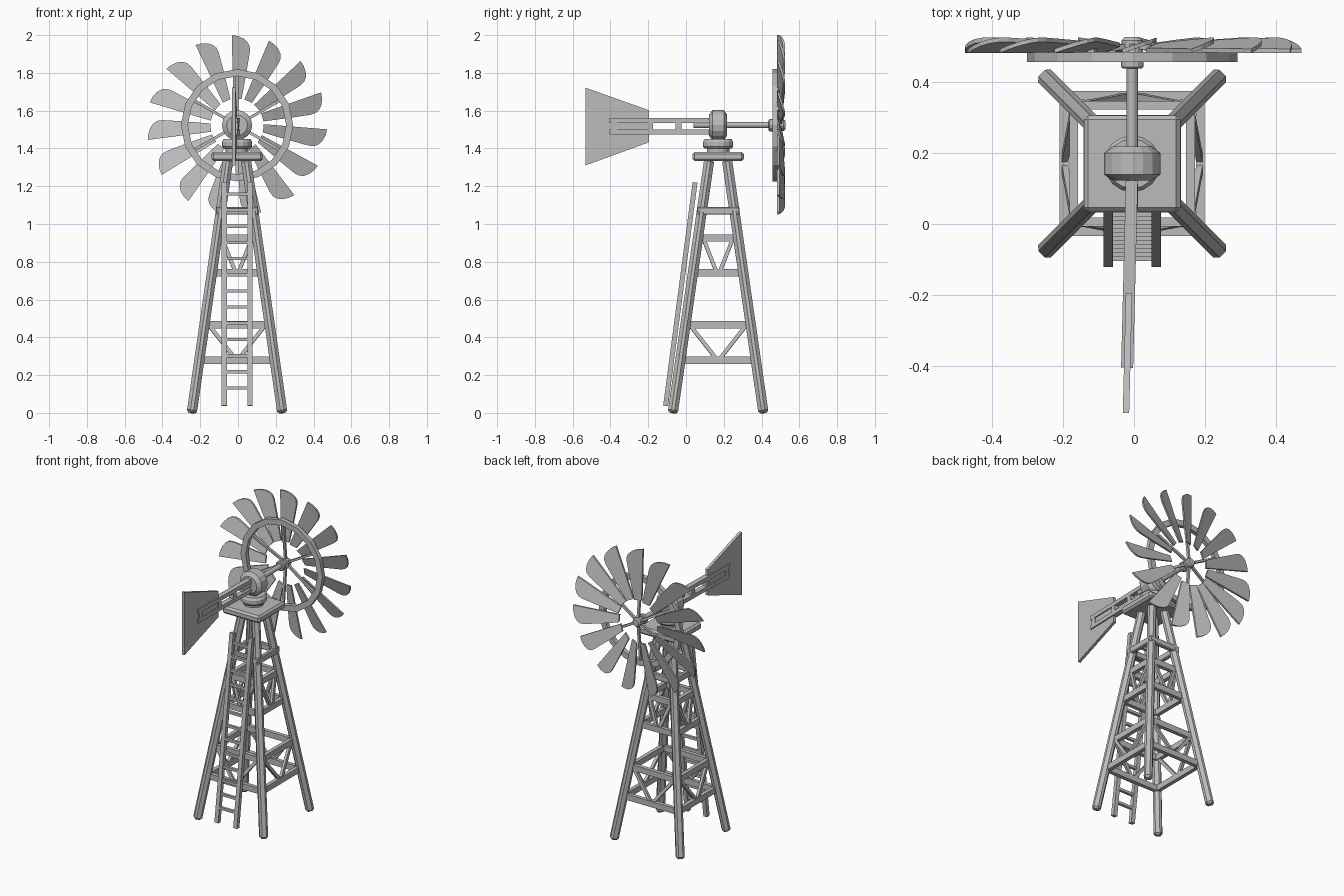
import bpy, bmesh
from math import sin, cos, pi
from mathutils import Vector, Matrix

cube = bpy.data.objects.get("Cube")
if cube:
    bpy.data.objects.remove(cube)

grey = bpy.data.materials.new("plain grey")
grey.use_nodes = True
grey.diffuse_color = (0.5, 0.5, 0.5, 1)
grey.node_tree.nodes["Principled BSDF"].inputs["Base Color"].default_value = (0.5, 0.5, 0.5, 1)

CX, CY = -0.005, 0.17        # tower axis
HUB_Z = 1.523                # rotor height
TOWER = Matrix.Translation((CX, CY, 0))


def finish(bm, name, smooth=False):
    bmesh.ops.recalc_face_normals(bm, faces=bm.faces)
    mesh = bpy.data.meshes.new(name)
    bm.to_mesh(mesh)
    bm.free()
    mesh.materials.append(grey)
    obj = bpy.data.objects.new(name, mesh)
    bpy.context.collection.objects.link(obj)
    if smooth:
        bpy.ops.object.select_all(action='DESELECT')
        obj.select_set(True)
        bpy.context.view_layer.objects.active = obj
        bpy.ops.object.shade_smooth_by_angle(angle=0.6)
    return obj


def beam(bm, p, q, w, d, side=(1, 0, 0), bevel=0.0, mat=Matrix()):
    """Box from p to q: w wide along side, d deep across it."""
    p, q = Vector(p), Vector(q)
    z = (q - p).normalized()
    y = z.cross(Vector(side)).normalized()
    x = y.cross(z)
    frame = Matrix((x, y, z)).transposed().to_4x4()
    frame.translation = (p + q) / 2
    part = bmesh.new()
    bmesh.ops.create_cube(part, size=1, matrix=mat @ frame @ Matrix.Diagonal((w, d, (q - p).length, 1)))
    if bevel:
        bmesh.ops.bevel(part, geom=part.edges[:], offset=bevel, segments=1, affect='EDGES')
    temp = bpy.data.meshes.new("temp")
    part.to_mesh(temp)
    part.free()
    bm.from_mesh(temp)
    bpy.data.meshes.remove(temp)


def lathe(name, profile, axis, z0=0, sides=16, closed=False):
    """Turn (radius, distance) points round the tower's z axis or the shaft's y axis."""
    bm = bmesh.new()
    rings = []
    for r, h in profile:
        ring = []
        for i in range(sides):
            a = 2 * pi * i / sides
            if axis == 'z':
                co = (CX + r * cos(a), CY + r * sin(a), h)
            else:
                co = (CX + r * sin(a), h, z0 + r * cos(a))
            ring.append(bm.verts.new(co))
        rings.append(ring)
    pairs = list(zip(rings, rings[1:]))
    if closed:
        pairs.append((rings[-1], rings[0]))
    else:
        bm.faces.new(rings[0])
        bm.faces.new(rings[-1])
    for a, b in pairs:
        for i in range(sides):
            j = (i + 1) % sides
            bm.faces.new((a[i], a[j], b[j], b[i]))
    return finish(bm, name, smooth=sides > 16)


def slab(bm, front, back):
    """Solid between two matching outlines."""
    f = [bm.verts.new(c) for c in front]
    b = [bm.verts.new(c) for c in back]
    bm.faces.new(f)
    bm.faces.new(b)
    for i in range(len(f)):
        j = (i + 1) % len(f)
        bm.faces.new((f[i], f[j], b[j], b[i]))


def spread(z):
    """Leg offset from the tower axis at a height."""
    return 0.24 - 0.144 * z


# Four splayed legs
bm = bmesh.new()
for sx in (-1, 1):
    for sy in (-1, 1):
        a, b = spread(0), spread(1.34)
        beam(bm, (sx * a, sy * a, 0), (sx * b, sy * b, 1.34), 0.05, 0.05,
             side=(sx, -sy, 0), bevel=0.012, mat=TOWER)
finish(bm, "legs")

# Rails, V braces and top collar on each of the four faces
rails, braces, collar = bmesh.new(), bmesh.new(), bmesh.new()
for k in range(4):
    turn = TOWER @ Matrix.Rotation(k * pi / 2, 4, 'Z')
    for z in (0.279, 0.467, 0.742, 0.926):
        o = spread(z)
        beam(rails, (-o, 0.008 - o, z), (o, 0.008 - o, z), 0.038, 0.025, side=(0, 0, 1), mat=turn)
    for low, high in ((0.29, 0.455), (0.755, 0.915)):
        for s in (-1, 1):
            a, b = spread(low) - 0.008, spread(high) - 0.008
            beam(braces, (s * 0.012, -a, low), (s * (b - 0.025), -b, high), 0.02, 0.018, mat=turn)
    beam(collar, (-0.112, -0.099, 1.07), (0.112, -0.099, 1.07), 0.042, 0.026,
         side=(0, 0, 1), bevel=0.005, mat=turn)
finish(rails, "cross_rails")
finish(braces, "v_braces")
finish(collar, "collar")

# Leaning ladder
bm = bmesh.new()
foot, head = Vector((0, -0.108, 0.037)), Vector((0, 0.048, 1.22))
for s in (-1, 1):
    off = Vector((CX + s * 0.068, 0, 0))
    beam(bm, foot + off, head + off, 0.027, 0.026)
for i in range(13):
    c = foot.lerp(head, 0.08 + i * 0.0724)
    beam(bm, c + Vector((CX - 0.065, 0, 0)), c + Vector((CX + 0.065, 0, 0)), 0.017, 0.017, side=(0, 0, 1))
finish(bm, "ladder")

# Platform, turntable and gearbox
bm = bmesh.new()
beam(bm, (0, 0, 1.333), (0, 0, 1.382), 0.272, 0.272, bevel=0.012, mat=TOWER)
finish(bm, "platform")
lathe("turntable", [(0.06, 1.375), (0.06, 1.4), (0.072, 1.4), (0.08, 1.41),
                    (0.08, 1.435), (0.07, 1.45)], 'z')
lathe("gearbox", [(0.055, CY - 0.048), (0.08, CY - 0.03), (0.08, CY + 0.03), (0.055, CY + 0.048)], 'y', HUB_Z)

# Rotor shaft, collar, hub and rim
lathe("shaft", [(0.016, 0.04), (0.016, 0.5)], 'y', HUB_Z, 12)
lathe("shaft_collar", [(0.027, 0.438), (0.032, 0.443), (0.032, 0.46), (0.027, 0.465)], 'y', HUB_Z, 12)
lathe("hub", [(0.03, 0.485), (0.03, 0.517), (0.022, 0.527)], 'y', HUB_Z, 12)
lathe("rim", [(0.26, 0.457), (0.297, 0.457), (0.297, 0.485), (0.26, 0.485)], 'y', HUB_Z, 16, closed=True)


def polar(t, r, y, a):
    return (CX + t * cos(a) + r * sin(a), y, HUB_Z + r * cos(a) - t * sin(a))


# Spokes
bm = bmesh.new()
for i in range(6):
    a = i * pi / 3
    beam(bm, polar(0, 0.01, 0.502, a), polar(0, 0.275, 0.473, a), 0.015, 0.015, side=(0, 1, 0))
finish(bm, "spokes")

# Pitched blades, each with one straight and one rounded edge
outline = [(-0.02, 0.14), (-0.028, 0.477), (0.004, 0.472), (0.034, 0.459),
           (0.056, 0.44), (0.067, 0.418), (0.068, 0.39), (0.05, 0.28), (0.024, 0.14)]
blades, clips = bmesh.new(), bmesh.new()
for i in range(15):
    a = 2 * pi * i / 15
    faces = [[polar(t, r, 0.497 + 0.33 * t + d, a) for t, r in outline] for d in (-0.006, 0.006)]
    slab(blades, *faces)
    beam(clips, polar(0, 0.278, 0.475, a), polar(0, 0.278, 0.497, a), 0.02, 0.02, side=(cos(a), 0, -sin(a)))
finish(blades, "blades")
finish(clips, "blade_clips")


# Tail boom and vane, swung slightly to one side
def tail(y, z, dx=0.0):
    return (CX + 0.025 * (y - CY) + dx, y, z)


bm = bmesh.new()
for z in (1.549, 1.487):
    beam(bm, tail(0.14, z), tail(-0.405, z), 0.034, 0.026)
for y in (-0.38, -0.19, -0.04):
    beam(bm, tail(y, 1.48), tail(y, 1.556), 0.033, 0.03)
finish(bm, "tail_boom")

vane = [(-0.533, 1.31), (-0.533, 1.722), (-0.195, 1.602), (-0.195, 1.433)]
bm = bmesh.new()
slab(bm, *[[tail(y, z, dx) for y, z in vane] for dx in (-0.009, 0.009)])
finish(bm, "tail_vane")
